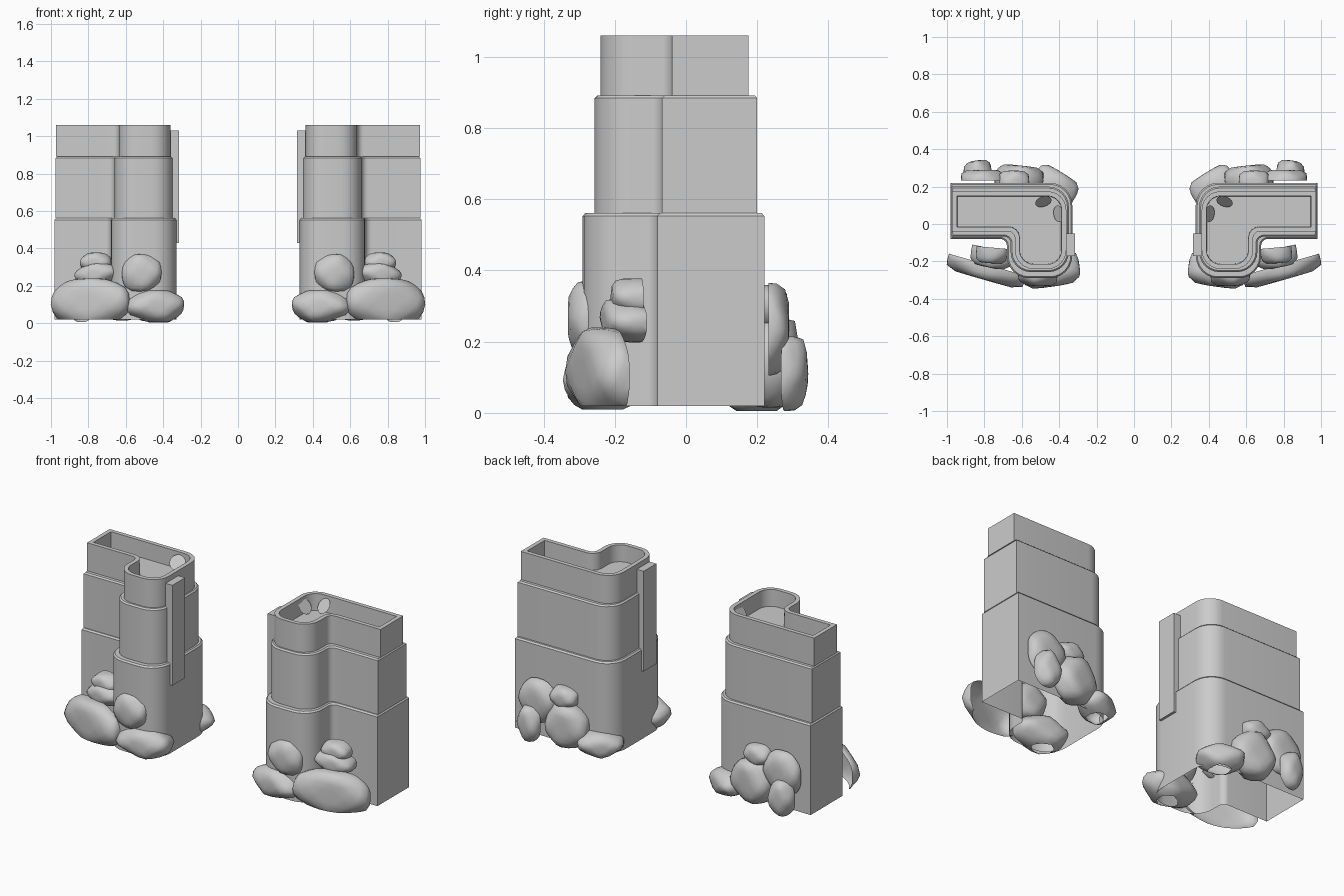
import bpy, bmesh, math, random
from mathutils import Vector, Matrix

if "Cube" in bpy.data.objects:
    bpy.data.objects.remove(bpy.data.objects["Cube"])


def finish(name, bm, angle=35, recalc=True):
    """Make an object on the +x side and mirror it to the other tower."""
    if recalc:
        bmesh.ops.recalc_face_normals(bm, faces=bm.faces)
    me = bpy.data.meshes.new(name)
    bm.to_mesh(me)
    bm.free()
    ob = bpy.data.objects.new(name, me)
    bpy.context.collection.objects.link(ob)
    bpy.ops.object.select_all(action='DESELECT')
    ob.select_set(True)
    bpy.context.view_layer.objects.active = ob
    bpy.ops.object.shade_smooth_by_angle(angle=math.radians(angle))
    m = ob.modifiers.new("mirror", 'MIRROR')
    m.use_axis = (True, False, False)
    m.use_mirror_merge = False
    return ob


def outline(dims, d=0.0, n=6):
    """L-shaped footprint inset by d: rounded lobe plus square-ended wall."""
    x0, x1, xc, y0, yw, y1, r = dims
    x0, x1, xc, y0, yw, y1 = x0 + d, x1 - d, xc - d, y0 + d, yw + d, y1 - d
    corners = [(x0, y0, r - d), (xc, y0, r - d), (xc, yw, 0.035 + d),
               (x1, yw, 0), (x1, y1, 0), (x0, y1, r - d)]
    pts = []
    for i, (x, y, rad) in enumerate(corners):
        c = Vector((x, y))
        if rad <= 0:
            pts.append(c)
            continue
        a = (Vector(corners[i - 1][:2]) - c).normalized()
        b = (Vector(corners[(i + 1) % 6][:2]) - c).normalized()
        o = c + (a + b) * rad
        for k in range(n + 1):
            t = k / n * math.pi / 2
            pts.append(o - b * rad * math.cos(t) - a * rad * math.sin(t))
    return pts


# Hollow tower shell in three steps: open below, shallow tray on top
low = (0.33, 0.98, 0.68, -0.29, -0.08, 0.22, 0.12)
mid = (0.348, 0.975, 0.66, -0.257, -0.067, 0.20, 0.11)
top = (0.362, 0.972, 0.637, -0.24, -0.04, 0.175, 0.10)
levels = [(low, 0, 0.02), (low, 0, 0.553), (low, 0.008, 0.562),
          (mid, 0, 0.562), (mid, 0, 0.884), (mid, 0.008, 0.892),
          (top, 0, 0.892), (top, 0, 1.06), (top, 0.025, 1.06), (top, 0.027, 0.96)]
bm = bmesh.new()
rings = [[bm.verts.new((p.x, p.y, z)) for p in outline(dims, d)]
         for dims, d, z in levels]
for a, b in zip(rings, rings[1:]):
    for i in range(len(a)):
        j = (i + 1) % len(a)
        bm.faces.new((a[i], a[j], b[j], b[i]))
bm.faces.new(rings[-1])
finish("stepped_tower", bm, recalc=False)

# Upright plank on the passage side
bm = bmesh.new()
bmesh.ops.create_cube(bm, size=1)
bmesh.ops.scale(bm, vec=(0.045, 0.12, 0.60), verts=bm.verts)
bmesh.ops.translate(bm, vec=(0.338, -0.11, 0.73), verts=bm.verts)
finish("side_plank", bm)

# Two small tilted discs inside the tray
for i, (pos, out) in enumerate([((0.405, 0.055, 1.01), (0.8, -0.1, 0.55)),
                                ((0.485, 0.12, 1.01), (-0.25, -0.75, 0.6))]):
    bm = bmesh.new()
    bmesh.ops.create_circle(bm, cap_ends=True, segments=16, radius=0.045)
    q = Vector(out).to_track_quat('Z', 'Y').to_matrix().to_4x4()
    bmesh.ops.transform(bm, matrix=Matrix.Translation(pos) @ q, verts=bm.verts)
    finish("tray_disc_%d" % (i + 1), bm, recalc=False)


def rock(name, pos, half, turn, cut, seed, tilt=0, floor=0.0):
    """Planed boulder; local -y faces out, the back beyond cut is open."""
    rng = random.Random(seed)
    bm = bmesh.new()
    bmesh.ops.create_icosphere(bm, subdivisions=3, radius=1)
    planes = [(Vector(n), 1.0) for n in ((1, 0, 0), (-1, 0, 0), (0, 1, 0),
                                         (0, -1, 0), (0, 0, 1), (0, 0, -1))]
    for sx in (-1, 1):
        for sz in (-1, 1):
            for sy in (-1, 0, 1):
                n = Vector((sx, sy, sz)) + Vector([rng.uniform(-.3, .3) for _ in range(3)])
                planes.append((n.normalized(), rng.uniform(1.0, 1.13)))
    for v in bm.verts:
        d = v.co.normalized()
        # soft minimum over the cutting planes keeps worn edges
        s = sum((max(n.dot(d), 0) / h) ** 14 for n, h in planes)
        v.co = d * s ** (-1 / 14)
    if cut < 1:
        bmesh.ops.bisect_plane(bm, geom=bm.verts[:] + bm.edges[:] + bm.faces[:],
                               plane_co=(0, cut, 0), plane_no=(0, 1, 0),
                               clear_outer=True)
    bmesh.ops.scale(bm, vec=half, verts=bm.verts)
    m = (Matrix.Translation(pos) @ Matrix.Rotation(math.radians(turn), 4, 'Z')
         @ Matrix.Rotation(math.radians(tilt), 4, 'Y'))
    bmesh.ops.transform(bm, matrix=m, verts=bm.verts)
    bmesh.ops.bisect_plane(bm, geom=bm.verts[:] + bm.edges[:] + bm.faces[:],
                           plane_co=(0, 0, floor), plane_no=(0, 0, -1),
                           clear_outer=True)
    return finish(name, bm, 50)


# Boulders: name, centre, half sizes, turn, open-back cut, seed, tilt, floor
rocks = [
    ("front_corner_rock", (0.445, -0.24, 0.092), (0.155, 0.095, 0.086), -8, 2, 1, 0, 0.01),
    ("front_long_rock", (0.785, -0.225, 0.11), (0.215, 0.075, 0.13), 16, 0.1, 2, 3, 0.02),
    ("front_lobe_rock", (0.515, -0.265, 0.27), (0.105, 0.067, 0.1), 0, 2, 3, 0, 0),
    ("front_mid_rock", (0.755, -0.15, 0.26), (0.115, 0.085, 0.06), 12, 0.2, 4, 6, 0),
    ("front_upper_rock", (0.76, -0.14, 0.325), (0.083, 0.07, 0.053), 5, 0.2, 5, 0, 0),
    ("back_slab", (0.81, 0.225, 0.235), (0.115, 0.065, 0.13), 180, -0.1, 6, 0, 0),
    ("back_low_slab", (0.835, 0.27, 0.11), (0.075, 0.07, 0.105), 172, -0.1, 7, 0, 0),
    ("back_mid_rock", (0.615, 0.235, 0.14), (0.13, 0.078, 0.125), 186, 2, 8, 0, 0.01),
    ("back_upper_rock", (0.64, 0.225, 0.30), (0.08, 0.06, 0.06), 180, 2, 9, 0, 0),
    ("back_corner_rock", (0.425, 0.2, 0.07), (0.125, 0.085, 0.07), 212, 2, 10, 0, 0.005),
]
for r in rocks:
    rock(*r)
